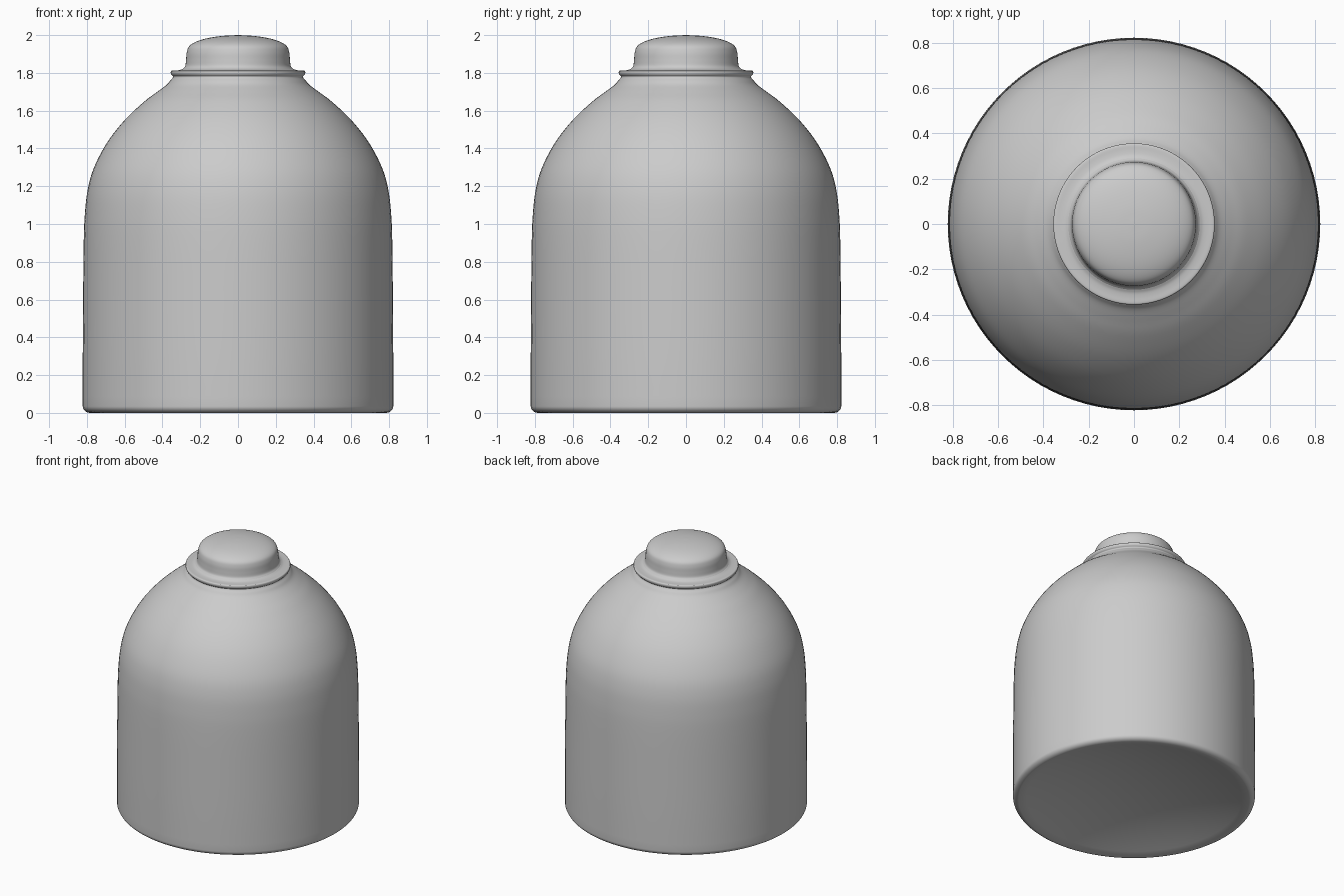
import bpy, bmesh, math
from mathutils import Vector

if "Cube" in bpy.data.objects:
    bpy.data.objects.remove(bpy.data.objects["Cube"])

SIDES = 96


def smooth_path(pts, steps=5):
    """Catmull-Rom curve through the (radius, height) points."""
    p = [Vector(q) for q in pts]
    p = [2 * p[0] - p[1]] + p + [2 * p[-1] - p[-2]]
    out = []
    for a, b, c, d in zip(p, p[1:], p[2:], p[3:]):
        for i in range(steps):
            t = i / steps
            out.append(0.5 * (2 * b + (c - a) * t + (2 * a - 5 * b + 4 * c - d) * t * t
                              + (3 * b - a - 3 * c + d) * t ** 3))
    return out + [p[-2]]


def lathe(name, profile):
    """Turn a profile around z; a radius of zero becomes a pole."""
    bm = bmesh.new()
    rings = []
    for r, z in profile:
        if r < 1e-5:
            rings.append([bm.verts.new((0, 0, z))] * SIDES)
        else:
            rings.append([bm.verts.new((r * math.cos(math.tau * i / SIDES),
                                        r * math.sin(math.tau * i / SIDES), z))
                          for i in range(SIDES)])
    for lo, hi in zip(rings, rings[1:]):
        for i in range(SIDES):
            j = (i + 1) % SIDES
            bm.faces.new(dict.fromkeys((lo[i], lo[j], hi[j], hi[i])))
    mesh = bpy.data.meshes.new(name)
    bm.to_mesh(mesh)
    bm.free()
    ob = bpy.data.objects.new(name, mesh)
    bpy.context.collection.objects.link(ob)
    bpy.ops.object.select_all(action='DESELECT')
    ob.select_set(True)
    bpy.context.view_layer.objects.active = ob
    bpy.ops.object.shade_smooth_by_angle(angle=math.radians(60))
    return ob


# Body: dished base, rounded foot edge, straight wall, domed shoulder
dish = [(0.78 * i / 16, 0.12 * (1 - (i / 16) ** 2)) for i in range(16)]
foot = [(0.782 + 0.04 * math.sin(a), 0.035 - 0.035 * math.cos(a))
        for a in (math.pi / 2 * i / 8 for i in range(8))]
wall = smooth_path([(0.822, 0.035), (0.822, 0.3), (0.82, 0.6), (0.817, 0.9), (0.811, 1.05),
                    (0.796, 1.18), (0.762, 1.3), (0.692, 1.433), (0.602, 1.548),
                    (0.5, 1.645), (0.43, 1.698), (0.38, 1.735), (0.358, 1.76)])
lathe("body", dish + foot + wall)

# Collar: short neck ring with a rounded lip
lathe("collar", smooth_path([(0.358, 1.76), (0.346, 1.774), (0.345, 1.782), (0.352, 1.789),
                             (0.356, 1.798), (0.355, 1.808), (0.348, 1.812), (0.325, 1.813),
                             (0.305, 1.816), (0.29, 1.823)], 4))

# Cap: slightly tapered button with a domed top
lathe("cap", smooth_path([(0.29, 1.823), (0.279, 1.838), (0.275, 1.87), (0.271, 1.91),
                          (0.258, 1.942), (0.22, 1.966), (0.16, 1.984), (0.08, 1.996),
                          (0, 2.0)]))
